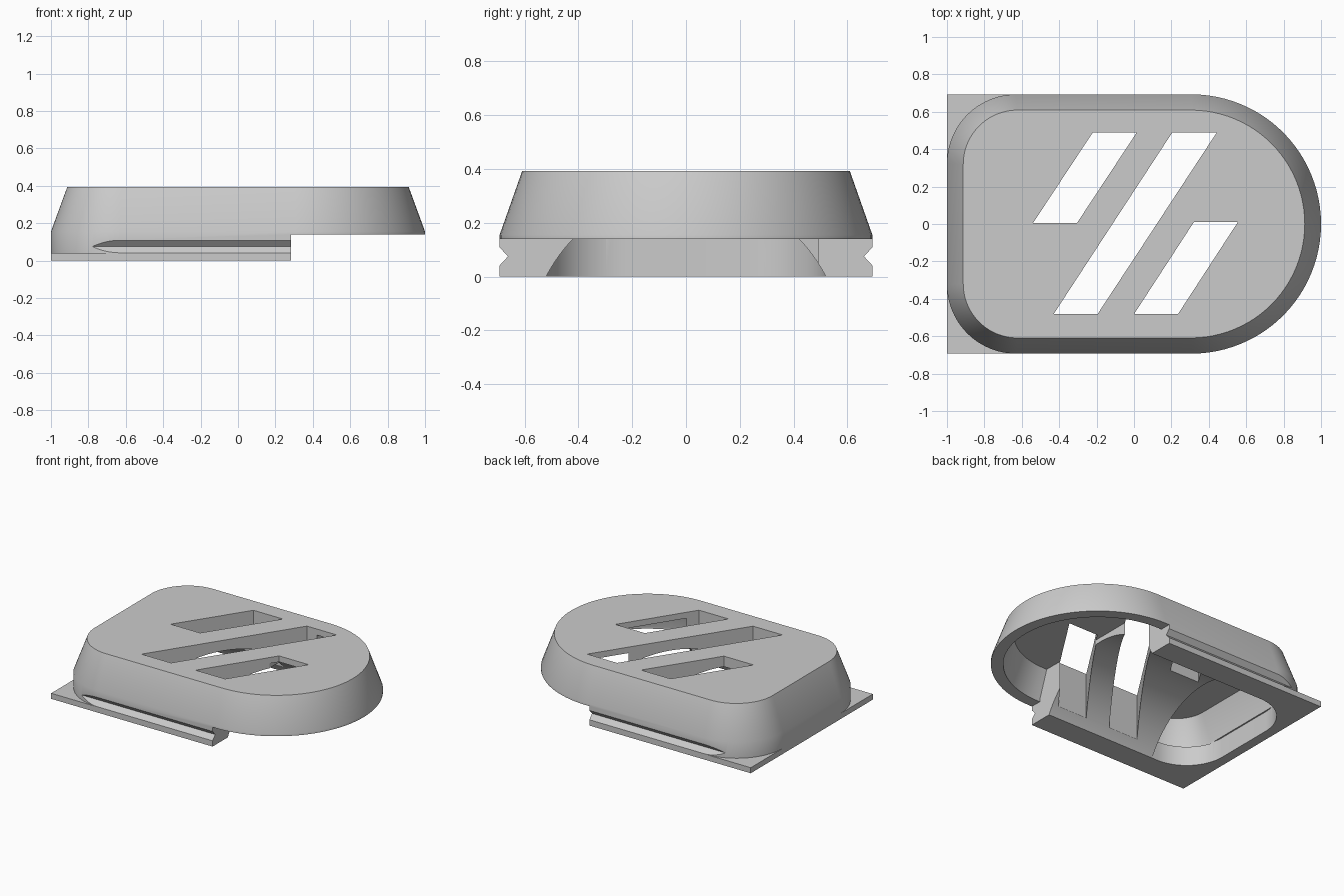
import bpy, bmesh, math

if "Cube" in bpy.data.objects:
    bpy.data.objects.remove(bpy.data.objects["Cube"], do_unlink=True)

grey = bpy.data.materials.new("plain_grey")
grey.use_nodes = True
grey.diffuse_color = (0.6, 0.6, 0.6, 1)
grey.node_tree.nodes["Principled BSDF"].inputs["Base Color"].default_value = (0.6, 0.6, 0.6, 1)


def outline(x0, x1, hw, r0, r1, n=24):
    """Rounded outline: radius r0 on the left corners, r1 on the right ones."""
    corners = [(x1 - r1, hw - r1, r1, 0), (x0 + r0, hw - r0, r0, 90),
               (x0 + r0, r0 - hw, r0, 180), (x1 - r1, r1 - hw, r1, 270)]
    pts = []
    for cx, cy, r, start in corners:
        for i in range(n + 1 if r else 1):
            a = math.radians(start + 90 * i / n)
            p = (cx + r * math.cos(a), cy + r * math.sin(a))
            if all(math.dist(p, q) > 1e-4 for q in pts):
                pts.append(p)
    return pts


def loft(name, rings):
    """Closed solid through rings of 3D points with equal counts."""
    bm = bmesh.new()
    loops = [[bm.verts.new(p) for p in ring] for ring in rings]
    for a, b in zip(loops, loops[1:]):
        for i in range(len(a)):
            j = (i + 1) % len(a)
            bm.faces.new((a[i], a[j], b[j], b[i]))
    bm.faces.new(loops[0][::-1])
    bm.faces.new(loops[-1])
    bmesh.ops.recalc_face_normals(bm, faces=bm.faces)
    me = bpy.data.meshes.new(name)
    bm.to_mesh(me)
    bm.free()
    me.materials.append(grey)
    ob = bpy.data.objects.new(name, me)
    bpy.context.collection.objects.link(ob)
    return ob


def at_z(pts, z):
    return [(x, y, z) for x, y in pts]


def along_x(name, pts, x0, x1):
    return loft(name, [[(x, y, z) for y, z in pts] for x in (x0, x1)])


def prism(name, pts, z0, z1):
    return loft(name, [at_z(pts, z0), at_z(pts, z1)])


def combine(target, tool, operation="DIFFERENCE"):
    tool.hide_render = True
    mod = target.modifiers.new(tool.name, "BOOLEAN")
    mod.operation, mod.solver, mod.object = operation, "EXACT", tool
    bpy.context.view_layer.objects.active = target
    bpy.ops.object.modifier_apply(modifier=mod.name)
    bpy.data.objects.remove(tool, do_unlink=True)


STEP_X, STEP_Z, KINK_Z, CEILING = 0.283, 0.139, 0.155, 0.35

# Tapered cover with one round end
base = outline(-1, 1, 0.693, 0.37, 0.693)
top = outline(-0.913, 0.913, 0.609, 0.29, 0.609)
cover = loft("vented_cover", [at_z(base, 0), at_z(base, KINK_Z), at_z(top, 0.393)])

# Square-cornered foot plate, and the raised underside of the round end
combine(cover, prism("foot_plate", outline(-1, 0.2, 0.693, 0, 0), 0, 0.04), "UNION")
combine(cover, prism("step_cutter", outline(STEP_X, 1.2, 1, 0, 0), -0.2, STEP_Z))

# Hollow in the round end
low = outline(STEP_X, 0.92, 0.613, 0, 0.613)
high = outline(STEP_X, 0.85, 0.543, 0, 0.543)
combine(cover, loft("round_hollow", [at_z(low, 0.1), at_z(low, KINK_Z), at_z(high, CEILING)]))

# Hollow in the square end: narrow mouth below, wider shell above
mouth = outline(-0.93, -0.59, 0.52, 0.3, 0)
combine(cover, prism("mouth_cutter", mouth, -0.1, 0.145))
low = outline(-0.92, -0.59, 0.613, 0.29, 0)
high = outline(-0.85, -0.59, 0.543, 0.22, 0)
combine(cover, loft("square_hollow", [at_z(low, STEP_Z), at_z(low, KINK_Z), at_z(high, CEILING)]))

# Arched underside between the two hollows
arch = [(0.584 * math.cos(math.pi * i / 64), 0.584 * math.sin(math.pi * i / 64) - 0.266)
        for i in range(65)]
combine(cover, along_x("arch_cutter", arch, -0.6, 0.30))

# V grooves along both sides
for side in (-1, 1):
    vee = [(side * 0.662, 0.075), (side * 0.722, 0.14), (side * 0.722, 0.01)]
    combine(cover, along_x("groove_cutter", vee, -0.95, 0.5))

# Slanted vents: left and right x at the lower end, then at the upper end
vents = [(-0.54, -0.305, 0.005, -0.22, 0.015, 0.49),
         (-0.43, -0.195, -0.482, 0.205, 0.443, 0.49),
         (0.0, 0.235, -0.482, 0.32, 0.555, 0.01)]
for a, b, y0, c, d, y1 in vents:
    slot = [(a, y0), (b, y0), (d, y1), (c, y1)]
    combine(cover, prism("vent_cutter", slot, -0.2, 0.6))

# Smooth shading with crisp edges
bpy.ops.object.select_all(action="DESELECT")
cover.select_set(True)
bpy.context.view_layer.objects.active = cover
bpy.ops.object.shade_smooth_by_angle(angle=math.radians(30))
